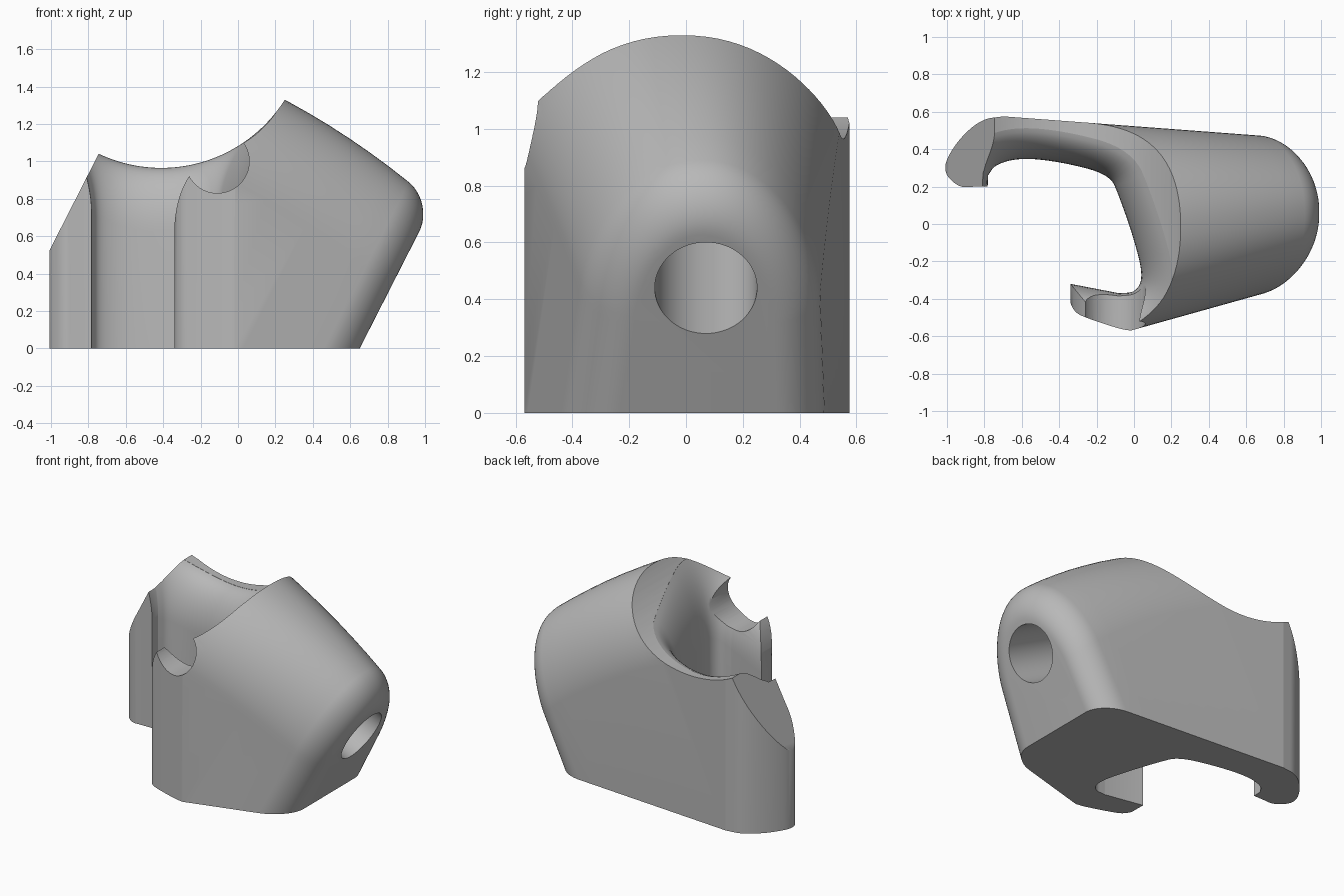
import bpy
import bmesh
import math
from mathutils import Vector

old = bpy.data.objects.get("Cube")
if old:
    bpy.data.objects.remove(old, do_unlink=True)

grey = bpy.data.materials.new("plain grey")
grey.use_nodes = True
grey.diffuse_color = (0.48, 0.48, 0.48, 1)
grey.node_tree.nodes["Principled BSDF"].inputs["Base Color"].default_value = (0.48, 0.48, 0.48, 1)

TILT = math.radians(27)
CO, SI = math.cos(TILT), math.sin(TILT)
AXIS = Vector((CO, 0, -SI))      # along the sloping nose
UP = Vector((SI, 0, CO))         # across it, upwards
SADDLE_X, SADDLE_Z, SADDLE_R = -0.41, 1.745, 0.78


def loft(name, rings):
    """Closed solid through rings of equal point count."""
    bm = bmesh.new()
    rows = [[bm.verts.new(p) for p in ring] for ring in rings]
    n = len(rows[0])
    for a, b in zip(rows, rows[1:]):
        for i in range(n):
            j = (i + 1) % n
            bm.faces.new((a[i], a[j], b[j], b[i]))
    bm.faces.new(rows[0][::-1])
    bm.faces.new(rows[-1])
    bmesh.ops.recalc_face_normals(bm, faces=bm.faces)
    mesh = bpy.data.meshes.new(name)
    bm.to_mesh(mesh)
    bm.free()
    mesh.materials.append(grey)
    ob = bpy.data.objects.new(name, mesh)
    bpy.context.collection.objects.link(ob)
    return ob


def rod(name, start, end, radius, sides):
    start, end = Vector(start), Vector(end)
    turn = (end - start).to_track_quat('Z', 'Y')
    rim = [turn @ Vector((radius * math.cos(i * math.tau / sides),
                          radius * math.sin(i * math.tau / sides), 0)) for i in range(sides)]
    return loft(name, [[p + c for c in rim] for p in (start, end)])


def combine(target, tool, operation):
    tool.hide_render = True
    mod = target.modifiers.new("cut", 'BOOLEAN')
    mod.operation, mod.object, mod.solver = operation, tool, 'EXACT'
    bpy.context.view_layer.objects.active = target
    bpy.ops.object.modifier_apply(modifier=mod.name)
    bpy.data.objects.remove(tool, do_unlink=True)


def smooth_path(coords, times):
    pts = [Vector(p) for p in coords]
    for _ in range(times):
        out = [pts[0]]
        for a, b in zip(pts, pts[1:]):
            out += [a.lerp(b, 0.25), a.lerp(b, 0.75)]
        pts = out + [pts[-1]]
    return pts


def offset(pts, d):
    """Move a counter-clockwise outline outwards by d."""
    out = []
    for i, p in enumerate(pts):
        e1 = (p - pts[i - 1]).normalized()
        e2 = (pts[(i + 1) % len(pts)] - p).normalized()
        n1, n2 = Vector((e1.y, -e1.x)), Vector((e2.y, -e2.x))
        out.append(p + (n1 + n2) * (d / (1 + n1.dot(n2))))
    return out


# Body: arched, tapering sections along the tilted axis, rounded at the nose
ARCH, STEPS = 0.52, 40


def section(s, inset):
    top = 1.273 - 0.112 * s - 0.121 * s * s
    angles = [math.pi * i / STEPS for i in range(STEPS + 1)]
    sides = [(1, -1)] + [(math.cos(a), math.sin(a)) for a in angles] + [(-1, -1)]
    ring = []
    for side, rise in sides:
        t = -0.75 if rise < 0 else top - ARCH + (ARCH - inset) * rise
        p = AXIS * s + UP * t
        back, front = 0.523 - 0.075 * p.x, -0.565 + 0.28 * p.x
        across = math.copysign(abs(side) ** 0.93, side)
        p.y = (back + front) / 2 + across * ((back - front) / 2 - inset * 0.9) - 0.02 * max(rise, 0)
        ring.append(p)
    return ring


NOSE_R, NOSE_END = 0.17, 0.58
stations = [(-1.136 + 0.129 * i, 0) for i in range(12)]
for i in range(13):
    a = math.pi / 2 * i / 12
    stations.append((NOSE_END - NOSE_R * (1 - math.sin(a)), NOSE_R * (1 - math.cos(a))))
body = loft("clip_body", [section(s, e) for s, e in stations])

# Plan shape: round off the two hooks and flatten the base
left_hook = smooth_path((
    (-0.7, 0.575), (-0.82, 0.56), (-0.95, 0.44), (-1.03, 0.29), (-0.94, 0.195), (-0.86, 0.2),
    (-0.7, 0.2)), 3)
front_hook = smooth_path((
    (-0.35, -0.36), (-0.33, -0.47), (-0.22, -0.515), (-0.02, -0.578), (0.06, -0.555)), 3)
spare = [Vector(p) for p in ((0.3, -0.8), (1.3, -0.8), (1.3, 0.8), (-0.69, 0.8))]
plan = left_hook + [Vector((-0.42, -0.3))] + front_hook + spare
combine(body, loft("plan_tool", [[(p.x, p.y, z) for p in plan] for z in (0, 2.5)]), 'INTERSECT')

# Saddle scooped across the top
combine(body, rod("saddle_tool", (SADDLE_X, -1, SADDLE_Z), (SADDLE_X, 1, SADDLE_Z), SADDLE_R, 144),
        'DIFFERENCE')

# Open channel with a flared upper lip that follows the saddle
inner = smooth_path((
    (-0.08, -0.37), (0.01, -0.365), (0.05, -0.28), (0, -0.08), (-0.08, 0.15), (-0.13, 0.265),
    (-0.38, 0.33), (-0.6, 0.355), (-0.74, 0.32), (-0.78, 0.26)), 3)
channel = ([Vector(p) for p in ((-1.2, -0.9), (-0.34, -0.9), (-0.34, -0.32))] + inner
           + [Vector(p) for p in ((-0.79, 0), (-1.2, 0))])
LIP_WIDTH, LIP_DEPTH = 0.18, 0.34


def saddle_height(x):
    dx = min(abs(x - SADDLE_X), SADDLE_R * 0.98)
    return SADDLE_Z - math.sqrt(SADDLE_R ** 2 - dx ** 2)


rings = [[(p.x, p.y, -0.3) for p in channel]]
for i in range(13):
    a = math.radians(85) * i / 12
    rings.append([(p.x, p.y, saddle_height(p.x) - LIP_DEPTH * (1 - math.sin(a)))
                  for p in offset(channel, LIP_WIDTH * (1 - math.cos(a)))])
rings.append([(x, y, 2.4) for x, y, z in rings[-1]])
combine(body, loft("channel_tool", rings), 'DIFFERENCE')

# Finger notch in the front hook
combine(body, rod("notch_tool", (-0.11, -0.9, 1.0), (-0.11, -0.25, 1.0), 0.17, 64), 'DIFFERENCE')

# Blind hole square to the sloping end
mouth = Vector((0.875, 0.07, 0.44))
combine(body, rod("hole_tool", mouth + AXIS * 0.2, mouth - AXIS * 0.73, 0.18, 64), 'DIFFERENCE')

# Smooth shading with crisp cut edges
bpy.ops.object.select_all(action='DESELECT')
body.select_set(True)
bpy.context.view_layer.objects.active = body
bpy.ops.object.shade_smooth_by_angle(angle=math.radians(30))
